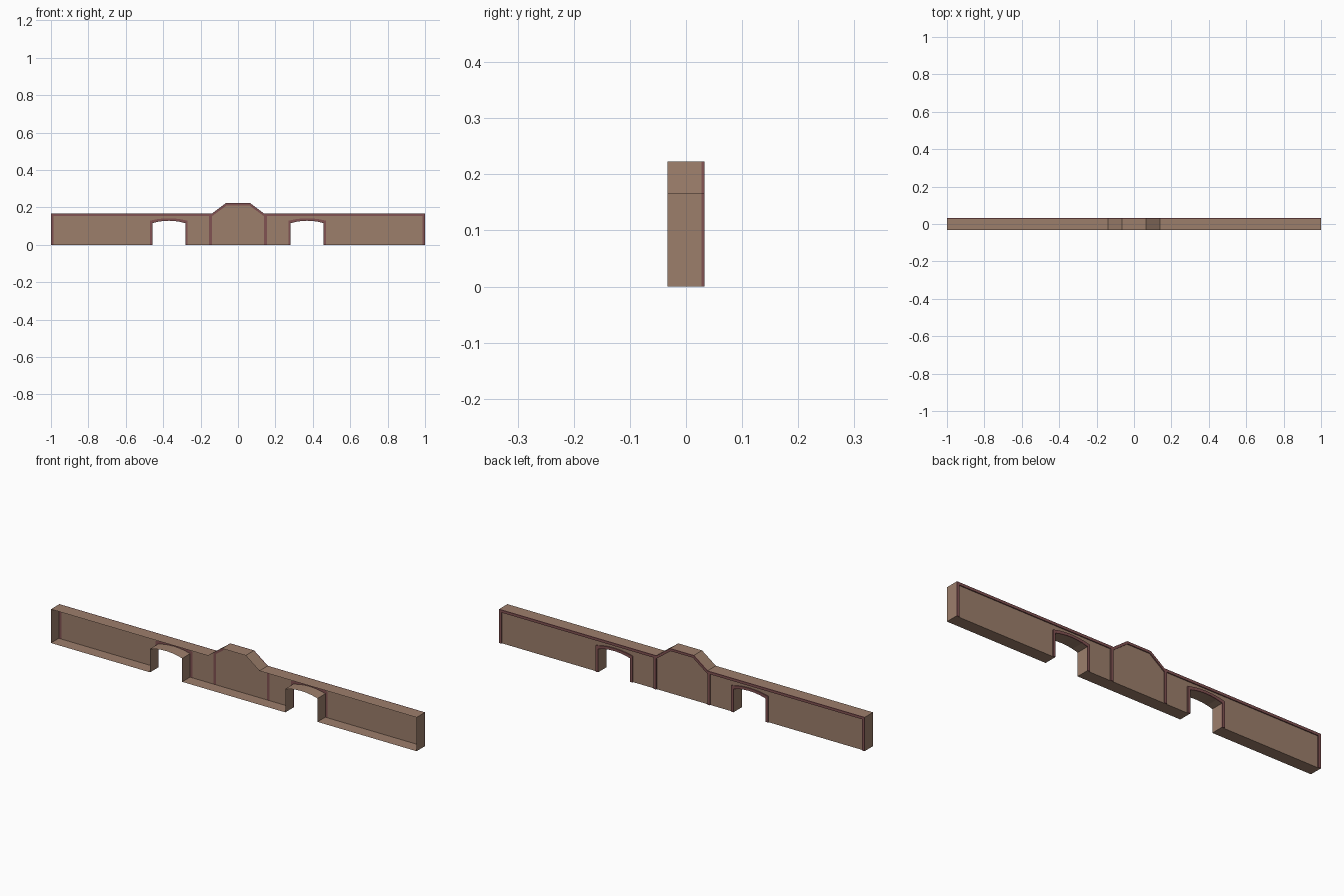
import bpy, bmesh, math

if "Cube" in bpy.data.objects:
    bpy.data.objects.remove(bpy.data.objects["Cube"])

Y_FRONT, Y_PANEL, Y_BACK = -0.033, 0.028, 0.033


def material(name, rgb):
    m = bpy.data.materials.new(name)
    m.diffuse_color = (*rgb, 1)
    m.use_nodes = True
    m.node_tree.nodes["Principled BSDF"].inputs["Base Color"].default_value = m.diffuse_color
    return m


STONE = material("stone", (0.335, 0.21, 0.148))
TRIM = material("trim", (0.22, 0.085, 0.085))


def ribbon(bm, path, y0, y1):
    # Sweep an xz path in y; normals point right of travel
    a = [bm.verts.new((x, y0, z)) for x, z in path]
    b = [bm.verts.new((x, y1, z)) for x, z in path]
    for i in range(len(path) - 1):
        bm.faces.new((a[i], b[i], b[i + 1], a[i + 1]))
    return a, b


def finish(bm, name, mat):
    # Turn half model into an object mirrored about x = 0
    me = bpy.data.meshes.new(name)
    bm.to_mesh(me)
    bm.free()
    me.materials.append(mat)
    ob = bpy.data.objects.new(name, me)
    bpy.context.collection.objects.link(ob)
    mod = ob.modifiers.new("mirror", 'MIRROR')
    mod.merge_threshold = 0.0002
    return ob


def panel(name, pts):
    # Flat back panel facing +y
    bm = bmesh.new()
    f = bm.faces.new([bm.verts.new((x, Y_PANEL, z)) for x, z in pts])
    f.normal_update()
    if f.normal.y < 0:
        f.normal_flip()
    bmesh.ops.triangulate(bm, faces=bm.faces[:])
    finish(bm, name, STONE)


def trim(name, outer, inner):
    # Raised moulding between two matching paths
    bm = bmesh.new()
    a0, a = ribbon(bm, outer, Y_PANEL, Y_BACK)
    b0, b = ribbon(bm, inner, Y_PANEL, Y_BACK)
    tops = [bm.faces.new((a[i], a[i + 1], b[i + 1], b[i])) for i in range(len(a) - 1)]
    for i in range(len(a) - 1):
        bm.faces.new((a0[i], b0[i], b0[i + 1], a0[i + 1]))
    for i in (0, -1):
        if outer[i][1] == 0:
            bm.faces.new((a[i], b[i], b0[i], a0[i]))
    bmesh.ops.recalc_face_normals(bm, faces=bm.faces[:])
    if tops[0].normal.y < 0:
        bmesh.ops.reverse_faces(bm, faces=bm.faces[:])
    finish(bm, name, TRIM)


def arch(grow, n=6):
    # Door opening: two jambs and a shallow segmental head
    cx, w, spring, rise = 0.37, 0.088, 0.116, 0.013
    r = (w * w + rise * rise) / (2 * rise)
    half = math.asin(w / r)
    pts = [(cx - w - grow, 0)]
    for i in range(n + 1):
        t = -half + 2 * half * i / n
        pts.append((cx + (w + grow) * math.sin(t) / math.sin(half),
                    spring + grow + r * math.cos(t) - r + rise))
    return pts + [(cx + w + grow, 0)]


opening, surround = arch(0), arch(0.013)
gable_out = [(0.14, 0.167), (0.065, 0.223), (0, 0.223)]
gable_in = [(0.14, 0.152), (0.061, 0.211), (0, 0.211)]
frame_out = [(1, 0), (1, 0.167), (0.14, 0.167), (0.14, 0)]
frame_in = [(0.986, 0), (0.986, 0.154), (0.154, 0.154), (0.154, 0)]

# Wall shell: top, ends, floor and door reveals, open at the front
bm = bmesh.new()
ribbon(bm, [(0, 0)] + opening + frame_out[:2] + gable_out, Y_FRONT, Y_PANEL)
finish(bm, "wall_shell", STONE)

# Recessed back panels
panel("side_panel", surround + frame_in)
panel("gable_panel", [(0, 0), (0.14, 0)] + gable_in)

# Mouldings
trim("side_frame_trim", frame_out, frame_in)
trim("gable_trim", gable_out, gable_in)
trim("arch_trim", surround, opening)
